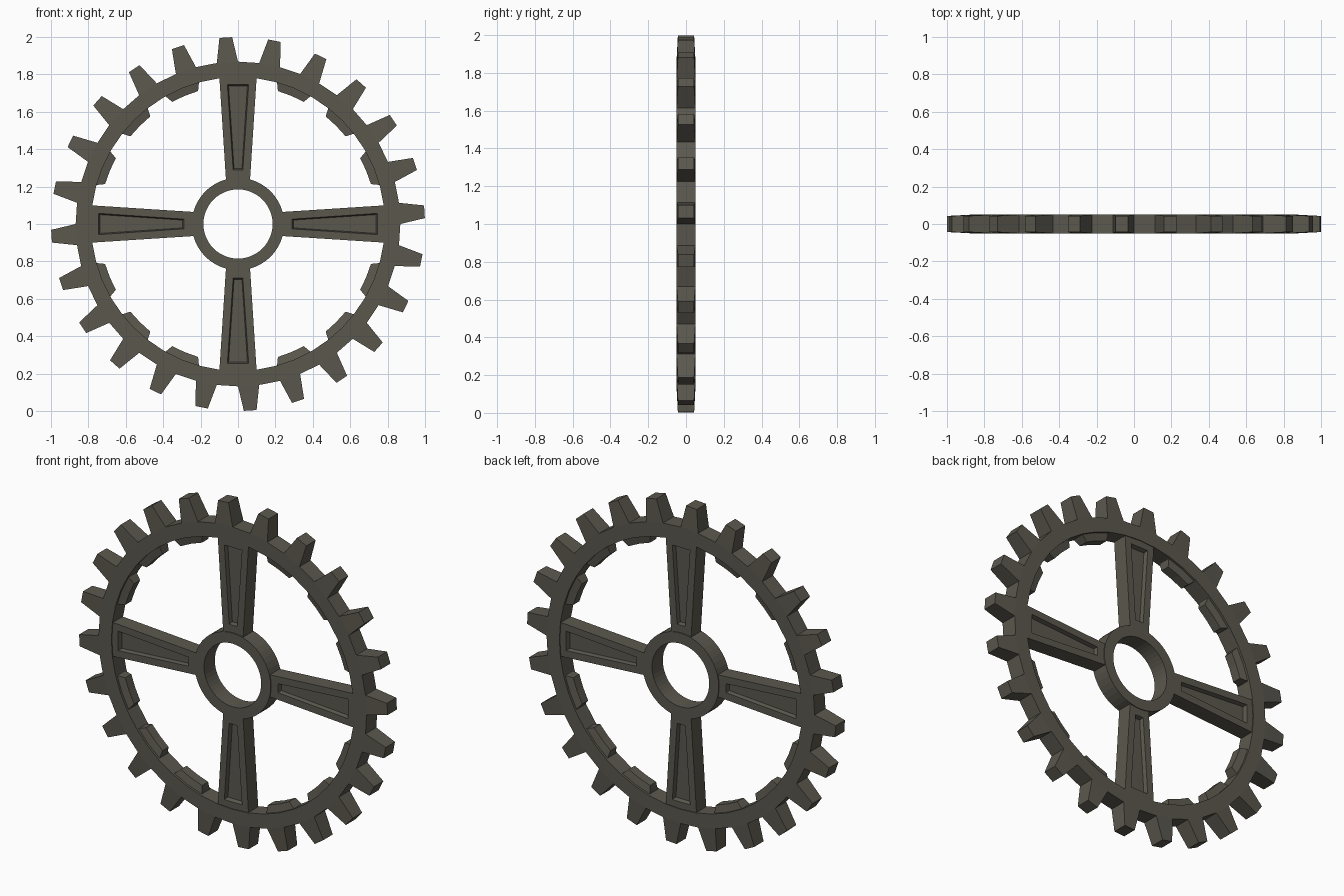
import bpy, bmesh, math
from mathutils import Matrix, Vector

if "Cube" in bpy.data.objects:
    bpy.data.objects.remove(bpy.data.objects["Cube"])

mat = bpy.data.materials.new("dark iron")
mat.diffuse_color = (0.105, 0.097, 0.076, 1)
mat.use_nodes = True
mat.node_tree.nodes["Principled BSDF"].inputs["Base Color"].default_value = mat.diffuse_color
SEG = 48
CENTRE = Vector((0, 0, 1))


def polar(r, a, y):
    return Vector((r * math.cos(a), y, r * math.sin(a)))


def finish(name, bm):
    bmesh.ops.translate(bm, verts=bm.verts, vec=CENTRE)
    bmesh.ops.recalc_face_normals(bm, faces=bm.faces)
    me = bpy.data.meshes.new(name)
    bm.to_mesh(me)
    bm.free()
    me.materials.append(mat)
    ob = bpy.data.objects.new(name, me)
    bpy.context.collection.objects.link(ob)
    return ob


def ring(r_in, r_out, half):
    """Flat ring; returns the mesh and its outer side faces."""
    bm = bmesh.new()
    loops = []
    for r, y in ((r_in, -half), (r_out, -half), (r_out, half), (r_in, half)):
        loops.append([bm.verts.new(polar(r, 2 * math.pi * i / SEG, y)) for i in range(SEG)])
    outer = []
    for k in range(4):
        a, b = loops[k], loops[(k + 1) % 4]
        for i in range(SEG):
            j = (i + 1) % SEG
            f = bm.faces.new((a[i], a[j], b[j], b[i]))
            if k == 1:
                outer.append(f)
    return bm, outer


# toothed rim: every second outer face is pulled out into a tapered tooth
bm, outer = ring(0.785, 0.868, 0.05)
for i in range(0, SEG, 2):
    f = bmesh.ops.extrude_discrete_faces(bm, faces=[outer[i]])["faces"][0]
    a = 2 * math.pi * (i + 0.5) / SEG
    radial, tangent = polar(1, a, 0), polar(1, a + math.pi / 2, 0)
    for v in f.verts:
        side = math.copysign(0.034, v.co.dot(tangent))
        v.co = radial * 0.999 + tangent * side + Vector((0, math.copysign(0.043, v.co.y), 0))
finish("toothed_rim", bm)

# hub
bm, _ = ring(0.185, 0.247, 0.05)
finish("hub", bm)


# spokes with a sunken tapered panel on both faces
def spoke(angle):
    bm = bmesh.new()
    T, P, D = 0.045, 0.045, 0.022
    outline = [(0.215, -0.063), (0.79, -0.1), (0.79, 0.1), (0.215, 0.063)]
    panel = [(0.29, -0.026), (0.745, -0.057), (0.745, 0.057), (0.29, 0.026)]
    floor = [(0.297, -0.021), (0.737, -0.05), (0.737, 0.05), (0.297, 0.021)]
    edge = []
    for s in (-1, 1):
        o, p, q = [[bm.verts.new((x, s * y, z)) for x, z in pts]
                   for pts, y in ((outline, T), (panel, P), (floor, D))]
        for i in range(4):
            j = (i + 1) % 4
            bm.faces.new((o[i], o[j], p[j], p[i]))
            bm.faces.new((p[i], p[j], q[j], q[i]))
        bm.faces.new(q)
        edge.append(o)
    for i in range(4):
        j = (i + 1) % 4
        bm.faces.new((edge[0][i], edge[0][j], edge[1][j], edge[1][i]))
    bmesh.ops.rotate(bm, verts=bm.verts, matrix=Matrix.Rotation(-angle, 3, 'Y'))
    return bm


for n in range(4):
    finish(f"spoke_{n + 1}", spoke(n * math.pi / 2))


# chamfered pads on the inside of the rim, three between each pair of spokes
def pad(angle):
    bm = bmesh.new()
    base, top = [], []
    for t in (-1, 0, 1):
        a, b = angle + math.radians(7.2 * t), angle + math.radians(5.8 * t)
        base.append([bm.verts.new(polar(0.79, a, y)) for y in (-0.038, 0.038)])
        top.append([bm.verts.new(polar(0.742, b, y)) for y in (-0.028, 0.028)])
    for i in range(2):
        for s in (0, 1):
            bm.faces.new((base[i][s], base[i + 1][s], top[i + 1][s], top[i][s]))
        for r in (base, top):
            bm.faces.new((r[i][0], r[i + 1][0], r[i + 1][1], r[i][1]))
    for i in (0, 2):
        bm.faces.new((base[i][0], base[i][1], top[i][1], top[i][0]))
    return bm


for n in range(16):
    if n % 4:
        finish(f"rim_pad_{n}", pad(n * math.pi / 8))
